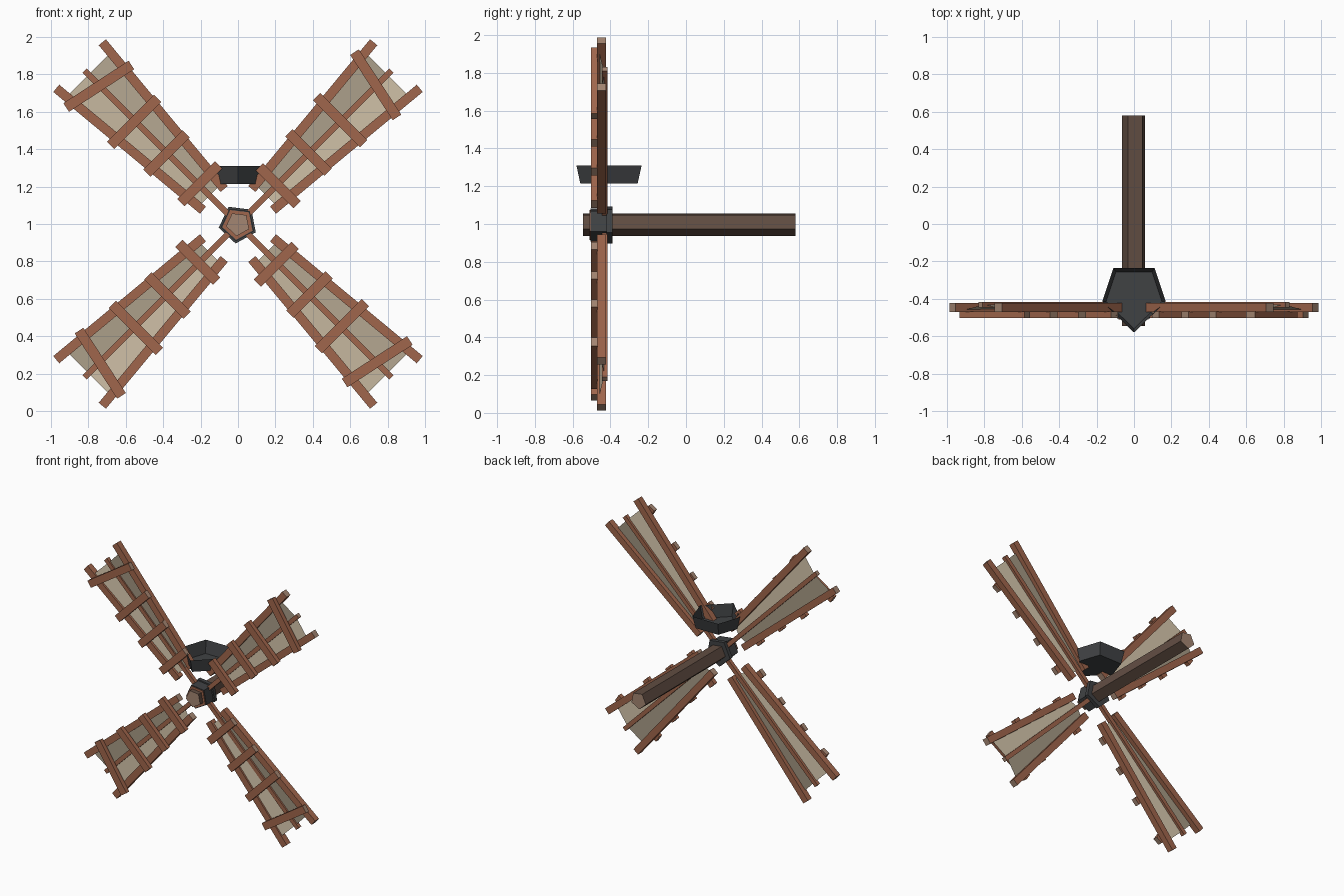
import bpy, bmesh, math
from mathutils import Vector

if "Cube" in bpy.data.objects:
    bpy.data.objects.remove(bpy.data.objects["Cube"])


def material(name, *rgb):
    lin = [((c / 255 + 0.055) / 1.055) ** 2.4 for c in rgb] + [1]
    m = bpy.data.materials.new(name)
    m.use_nodes = True
    m.diffuse_color = lin
    m.node_tree.nodes["Principled BSDF"].inputs["Base Color"].default_value = lin
    return m


WOOD = material("red_brown_wood", 160, 102, 76)
GRAIN = material("end_grain", 164, 134, 114)
CLOTH = material("tan_canvas", 194, 180, 156)
DARK = material("dark_brown_wood", 98, 78, 67)
IRON = material("charcoal_iron", 64, 66, 68)

HUB_Z = 1.0


def finish(name, bm, *mats):
    bmesh.ops.recalc_face_normals(bm, faces=bm.faces)
    mesh = bpy.data.meshes.new(name)
    bm.to_mesh(mesh)
    bm.free()
    for m in mats:
        mesh.materials.append(m)
    ob = bpy.data.objects.new(name, mesh)
    bpy.context.collection.objects.link(ob)
    return ob


def loft(name, lower, upper, mats, cap_top=True):
    """Join two matching loops; the end faces use the last material."""
    bm = bmesh.new()
    a = [bm.verts.new(p) for p in lower]
    b = [bm.verts.new(p) for p in upper]
    n = len(a)
    for i in range(n):
        bm.faces.new((a[i], a[(i + 1) % n], b[(i + 1) % n], b[i]))
    for loop in [a, b] if cap_top else [a]:
        bm.faces.new(loop).material_index = len(mats) - 1
    return finish(name, bm, *mats)


def pentagon(radius, y):
    angles = [math.radians(-97 + 72 * i) for i in range(5)]
    return [(radius * math.cos(a), y, HUB_Z + radius * math.sin(a)) for a in angles]


def prism(name, radius, y0, y1, *mats):
    return loft(name, pentagon(radius, y0), pentagon(radius, y1), mats)


def sail_point(angle, r, t, y):
    c, s = math.cos(angle), math.sin(angle)
    return Vector((r * c - t * s, y, HUB_Z + r * s + t * c))


def beam(name, angle, start, end, width, y0, y1):
    """Square timber between two (radius, offset) points of a sail."""
    p, q = (sail_point(angle, *e, 0) for e in (start, end))
    side = (q - p).normalized().cross(Vector((0, 1, 0))) * width / 2

    def ring(o):
        return [o + side * s + Vector((0, y, 0))
                for s, y in ((-1, y0), (1, y0), (1, y1), (-1, y1))]
    return loft(name, ring(p), ring(q), (WOOD, GRAIN))


# Axle and hub
prism("axle", 0.065, -0.545, 0.58, DARK, GRAIN)
prism("hub", 0.093, -0.505, -0.42, IRON)
prism("hub_flange", 0.105, -0.42, -0.39, IRON)
prism("hub_front_plate", 0.085, -0.51, -0.504, WOOD)

# Open tapered bowl above the hub
rim = [(0, -0.58), (0.17, -0.415), (0.11, -0.235), (-0.11, -0.235), (-0.17, -0.415)]
floor = [(x * 0.88, -0.41 + (y + 0.41) * 0.88, 1.215) for x, y in rim]
loft("iron_bowl", floor, [(x, y, 1.31) for x, y in rim], (IRON,), cap_top=False)

# Rungs: (radius, offset) at each end
RUNGS = [((0.297, 0.135), (0.297, -0.15)),
         ((0.537, 0.152), (0.537, -0.145)),
         ((0.778, 0.184), (0.778, -0.172)),
         ((1.09, 0.209), (1.004, -0.198))]

# Four sails
for k in range(4):
    a = math.radians(45 + 90 * k)
    tag = f"sail_{k + 1}"
    beam(tag + "_spar", a, (0.06, 0), (1.16, 0), 0.032, -0.446, -0.416)
    for side, label in ((1, "left"), (-1, "right")):
        beam(f"{tag}_{label}_rail", a, (0.185, 0.08 * side), (1.2, 0.174 * side),
             0.05, -0.47, -0.423)
    for i, (p, q) in enumerate(RUNGS):
        beam(f"{tag}_rung_{i + 1}", a, p, q, 0.055, -0.503, -0.468)
    # Canvas folded along the spar
    bm = bmesh.new()
    rows = [[bm.verts.new(sail_point(a, r, w * s, -0.462 if s else -0.43))
             for s in (-1, 0, 1)] for r, w in ((0.215, 0.09), (1.13, 0.165))]
    for i in range(2):
        bm.faces.new((rows[0][i], rows[0][i + 1], rows[1][i + 1], rows[1][i]))
    finish(tag + "_canvas", bm, CLOTH)
